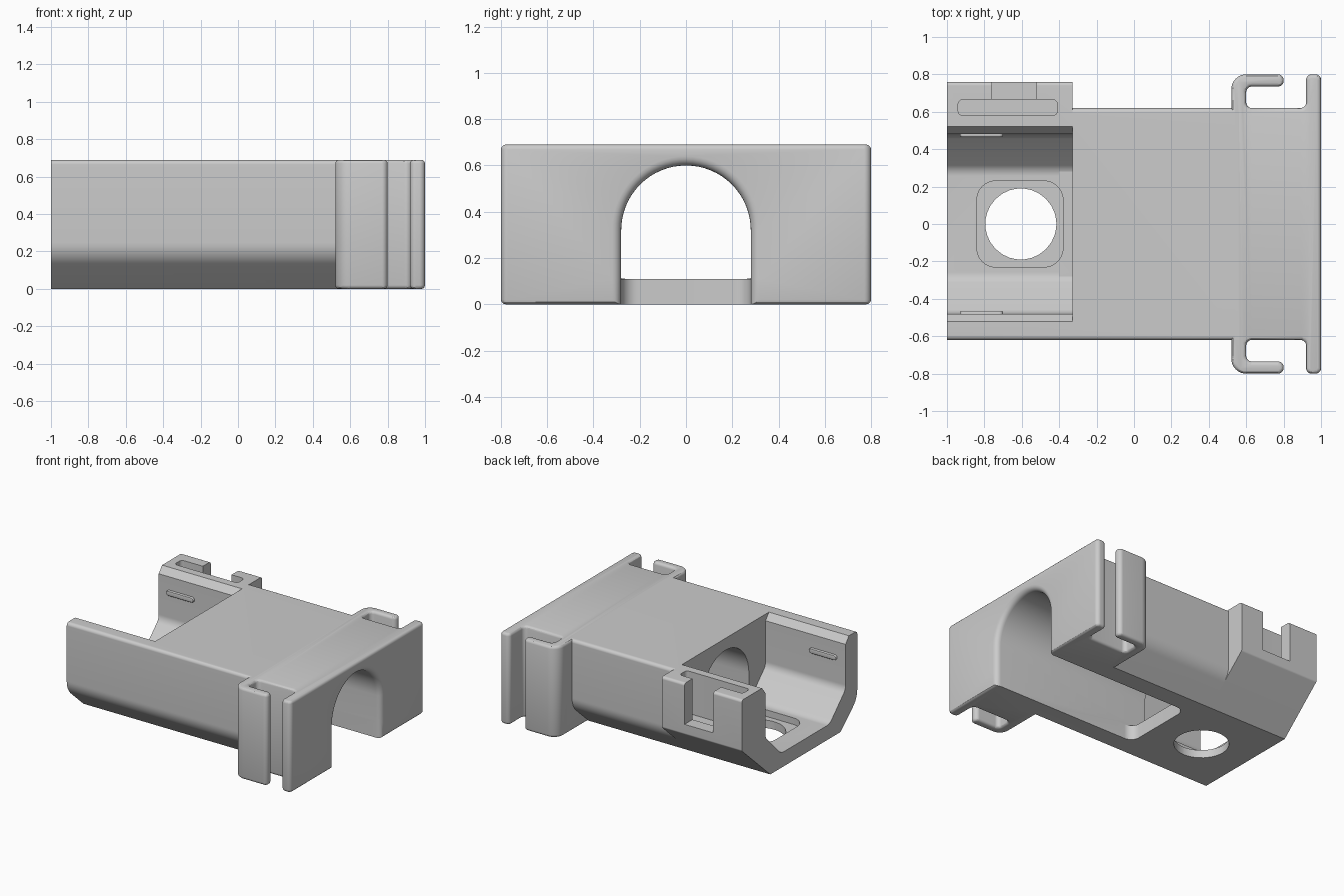
import bpy, bmesh, math
from mathutils import Vector

cube = bpy.data.objects.get("Cube")
if cube:
    bpy.data.objects.remove(cube, do_unlink=True)

grey = bpy.data.materials.new("plain_grey")
grey.use_nodes = True
COLOUR = (0.6, 0.6, 0.6, 1)
grey.diffuse_color = COLOUR
grey.node_tree.nodes["Principled BSDF"].inputs["Base Color"].default_value = COLOUR

TOP = 0.69


def rounded(corners, steps=8):
    """Outline through (a, b, radius) corners, with arcs at the corners."""
    out = []
    for i, (a, b, r) in enumerate(corners):
        p = Vector((a, b))
        if r == 0:
            out.append(p)
            continue
        u = (Vector(corners[i - 1][:2]) - p).normalized()
        v = (Vector(corners[(i + 1) % len(corners)][:2]) - p).normalized()
        half = u.angle(v) / 2
        centre = p + (u + v).normalized() * r / math.sin(half)
        start = p + u * r / math.tan(half) - centre
        end = p + v * r / math.tan(half) - centre
        for k in range(steps + 1):
            f = k / steps
            out.append(centre + (start * (1 - f) + end * f).normalized() * r)
    return out


def mirrored(half, axis):
    """Close a half outline by reflecting it across a = 0 or b = 0."""
    flip = lambda c: (-c[0], c[1], c[2]) if axis == 0 else (c[0], -c[1], c[2])
    return half + [flip(c) for c in reversed(half)]


def box(a0, a1, b0, b1, r=0.0):
    return [(a0, b0, r), (a1, b0, r), (a1, b1, r), (a0, b1, r)]


def place(p, t, axis):
    return {"x": (t, p[0], p[1]), "y": (p[0], t, p[1]), "z": (p[0], p[1], t)}[axis]


def loft(name, sections, bevel=0.0):
    """Closed solid through equal-length loops."""
    bm = bmesh.new()
    loops = [[bm.verts.new(co) for co in s] for s in sections]
    for low, high in zip(loops, loops[1:]):
        n = len(low)
        for i in range(n):
            j = (i + 1) % n
            bm.faces.new((low[i], low[j], high[j], high[i]))
    caps = [bm.faces.new(loops[0]), bm.faces.new(loops[-1])]
    bmesh.ops.recalc_face_normals(bm, faces=bm.faces)
    if bevel:
        rim = list({e for f in caps for e in f.edges})
        bmesh.ops.bevel(bm, geom=rim, offset=bevel, segments=3, profile=0.5,
                        affect="EDGES", clamp_overlap=False)
    mesh = bpy.data.meshes.new(name)
    bm.to_mesh(mesh)
    bm.free()
    mesh.materials.append(grey)
    obj = bpy.data.objects.new(name, mesh)
    bpy.context.scene.collection.objects.link(obj)
    return obj


def prism(name, corners, axis, t0, t1, bevel=0.0):
    pts = rounded(corners)
    return loft(name, [[place(p, t, axis) for p in pts] for t in (t0, t1)], bevel)


def combine(target, tool, operation):
    tool.hide_render = True
    mod = target.modifiers.new("combine", "BOOLEAN")
    mod.operation = operation
    mod.solver = "EXACT"
    mod.object = tool
    bpy.context.view_layer.objects.active = target
    bpy.ops.object.modifier_apply(modifier=mod.name)
    bpy.data.objects.remove(tool, do_unlink=True)


# Main housing with sloped lower sides
housing = prism("housing", mirrored(
    [(0.42, 0, 0), (0.62, 0.18, 0.15), (0.62, TOP, 0.025)], 0), "x", -1, 0.56)

# End block with a hook and a flange on each side
hooks = [(0.52, 0.8, 0.08), (0.8, 0.8, 0.03), (0.8, 0.735, 0.03), (0.6, 0.735, 0.03),
         (0.6, 0.62, 0.03), (0.92, 0.62, 0.03), (0.92, 0.8, 0.03), (1, 0.8, 0.03)]
combine(housing, prism("end_block", mirrored(hooks, 1), "z", 0, TOP, 0.02), "UNION")

# Latch pocket on the back wall
latch = [(0.5, 0.072, 0), (0.76, 0.306, 0.02), (0.76, TOP, 0.02), (0.5, TOP, 0)]
combine(housing, prism("latch", latch, "x", -1, -0.33), "UNION")

# Open tray
tray = [(0.29, 0.11, 0.08), (0.48, 0.3, 0.08), (0.48, 0.64, 0), (0.52, TOP, 0), (0.52, 0.8, 0)]
combine(housing, prism("tray_cut", mirrored(tray, 0), "x", -1.1, -0.33), "DIFFERENCE")


# Arched tunnel flaring at its mouth
def arch(x, grow):
    r = 0.28 + grow
    pts = [(r, 0.11)]
    pts += [(r * math.cos(math.pi * k / 32), 0.32 + r * math.sin(math.pi * k / 32))
            for k in range(33)]
    pts.append((-r, 0.11))
    return [place(p, x, "x") for p in pts]


FLARE = 0.04
mouth = [(1 - FLARE + FLARE * math.sin(a), FLARE * (1 - math.cos(a)))
         for a in [math.pi / 2 * k / 5 for k in range(6)]]
sections = [arch(-0.4, 0)] + [arch(x, g) for x, g in mouth] + [arch(1.1, FLARE)]
combine(housing, loft("tunnel_cut", sections), "DIFFERENCE")

# Opening in the underside
opening = [(-0.22, 0.28, 0.07)] + [(x, 0.28 + g, 0) for x, g in mouth] + [(1.1, 0.28 + FLARE, 0)]
combine(housing, prism("underside_cut", mirrored(opening, 1), "z", -0.1, 0.13), "DIFFERENCE")

# Square recess and round hole in the tray floor
combine(housing, prism("recess_cut", box(-0.84, -0.38, -0.23, 0.23, 0.1), "z", 0.06, 0.2),
        "DIFFERENCE")
combine(housing, prism("hole_cut", box(-0.795, -0.415, -0.19, 0.19, 0.1899), "z", -0.1, 0.2),
        "DIFFERENCE")

# Slot and notch in the latch
combine(housing, prism("slot_cut", box(-0.94, -0.41, 0.58, 0.665, 0.025), "z", 0.37, 0.8),
        "DIFFERENCE")
combine(housing, prism("notch_cut", box(-0.76, -0.52, 0.38, 0.9), "y", 0.63, 0.9),
        "DIFFERENCE")

# Small snap ridges on the inner walls
ridges = [prism(name, box(-0.93, -0.7, 0.5, 0.54, 0.0195), "y", side * 0.465, side * 0.5, 0.008)
          for name, side in (("back_ridge", 1), ("front_ridge", -1))]

bpy.ops.object.select_all(action="DESELECT")
for obj in [housing] + ridges:
    obj.select_set(True)
bpy.context.view_layer.objects.active = housing
bpy.ops.object.shade_smooth_by_angle(angle=math.radians(30))
